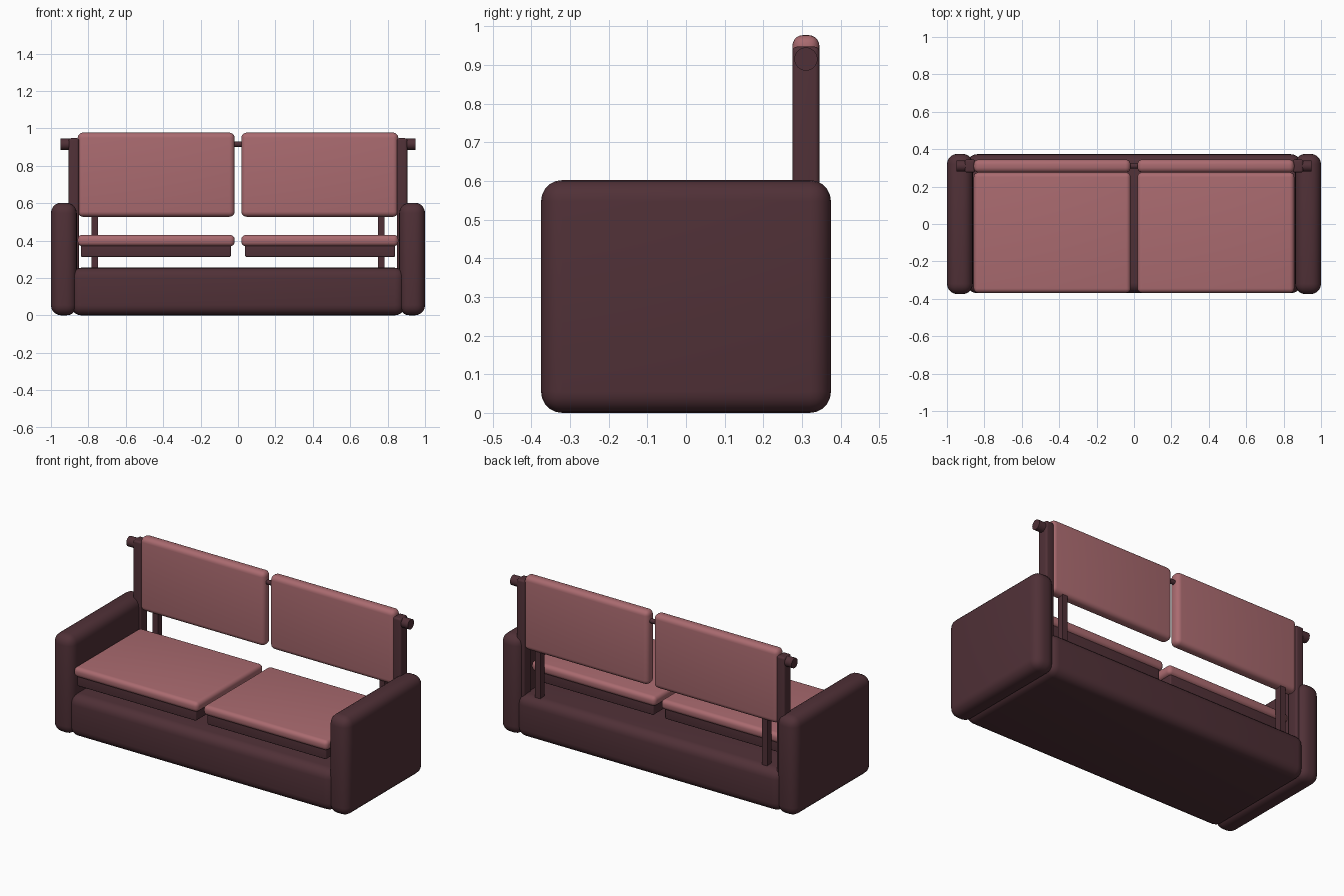
import bpy
import math
from mathutils import Vector

cube = bpy.data.objects.get("Cube")
if cube:
    bpy.data.objects.remove(cube, do_unlink=True)


def material(name, color):
    m = bpy.data.materials.new(name)
    m.use_nodes = True
    m.diffuse_color = color
    m.node_tree.nodes["Principled BSDF"].inputs["Base Color"].default_value = color
    return m


DARK = material("dark plum", (0.08, 0.03, 0.038, 1))
PINK = material("dusty pink", (0.40, 0.145, 0.16, 1))


def finish(obj, name, mat):
    obj.name = name
    obj.data.materials.append(mat)
    bpy.ops.object.shade_smooth_by_angle(angle=math.radians(40))
    return obj


def box(name, low, high, mat, radius=0.0, segments=5):
    """Box between two corners, with rounded edges."""
    low, high = Vector(low), Vector(high)
    bpy.ops.mesh.primitive_cube_add(size=1, location=(low + high) / 2)
    obj = bpy.context.object
    obj.scale = high - low
    bpy.ops.object.transform_apply(location=False, rotation=False, scale=True)
    if radius:
        mod = obj.modifiers.new("rounding", "BEVEL")
        mod.width = radius
        mod.segments = segments
        mod.limit_method = "NONE"
        bpy.ops.object.modifier_apply(modifier=mod.name)
    return finish(obj, name, mat)


def rod(name, x0, x1, radius):
    """Round bar along x at the top of the back."""
    bpy.ops.mesh.primitive_cylinder_add(
        vertices=32, radius=radius, depth=abs(x1 - x0),
        location=((x0 + x1) / 2, 0.31, 0.915), rotation=(0, math.pi / 2, 0))
    return finish(bpy.context.object, name, DARK)


def side_box(name, side, x, y, z, mat, radius=0.0):
    """Box given by its ranges on the left, mirrored when side is -1."""
    xs = sorted(side * v for v in x)
    return box(name, (xs[0], y[0], z[0]), (xs[1], y[1], z[1]), mat, radius)


# Lower body and the bar that joins the two backs
box("base", (-0.893, -0.37, 0), (0.893, 0.373, 0.255), DARK, 0.055)
rod("back_bar", -0.87, 0.87, 0.014)

for side, label in ((1, "left"), (-1, "right")):
    # Arm and back frame
    side_box(label + "_arm", side, (0.862, 1.0), (-0.375, 0.375), (0, 0.602), DARK, 0.055)
    side_box(label + "_back_post", side, (0.85, 0.905), (0.275, 0.345), (0.2, 0.947), DARK, 0.012)
    side_box(label + "_back_support", side, (0.748, 0.783), (0.295, 0.335), (0.2, 0.6), DARK)
    rod(label + "_bar_end", side * 0.86, side * 0.95, 0.03)

    # Cushions
    side_box(label + "_back_cushion", side, (0.018, 0.857), (0.275, 0.345), (0.527, 0.977), PINK, 0.028)
    side_box(label + "_seat_cushion", side, (0.018, 0.857), (-0.368, 0.275), (0.37, 0.43), PINK, 0.024)
    side_box(label + "_seat_board", side, (0.038, 0.84), (-0.352, 0.26), (0.312, 0.385), DARK, 0.008)
